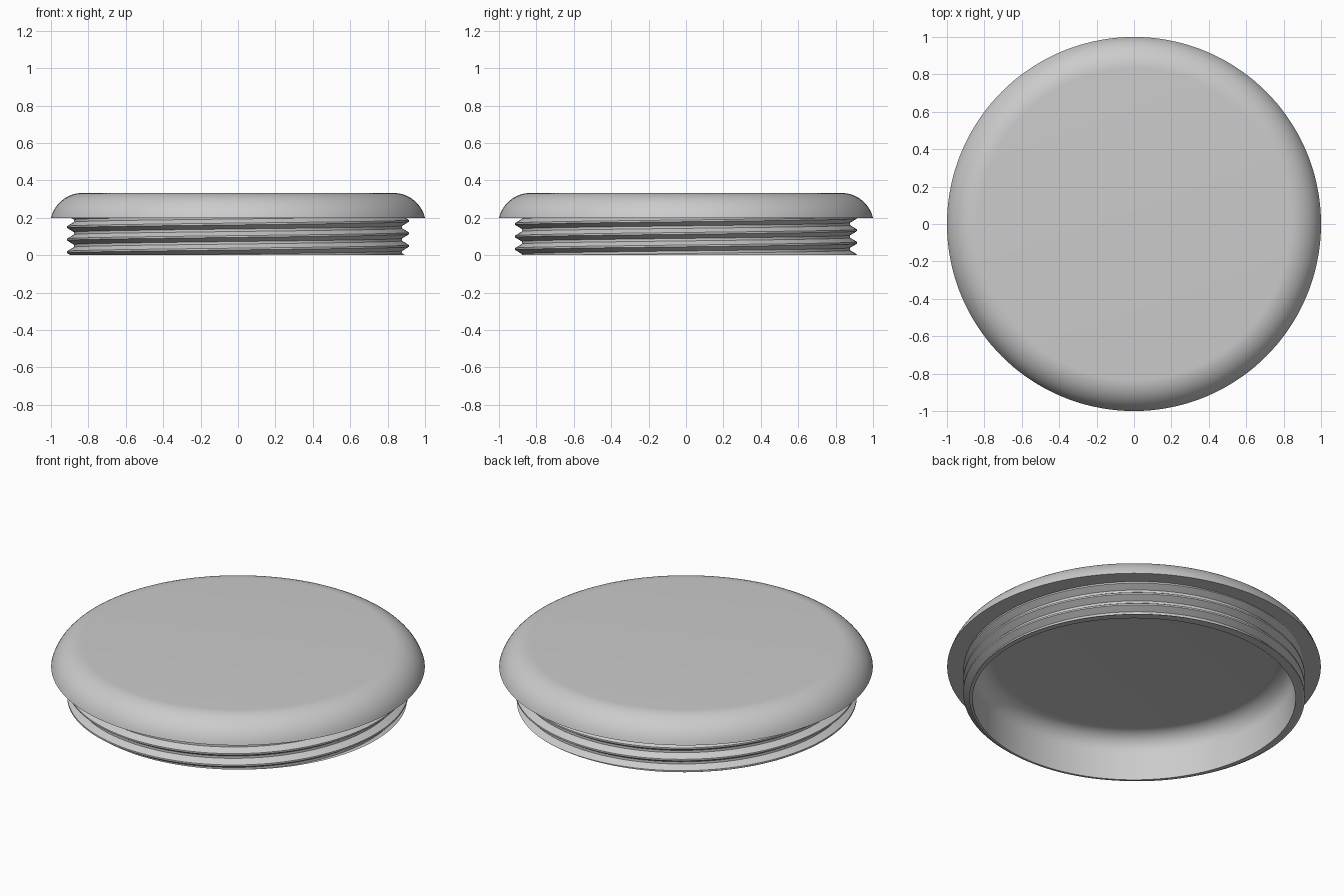
import bpy
import bmesh
import math
from mathutils import Vector

cube = bpy.data.objects.get("Cube")
if cube:
    bpy.data.objects.remove(cube, do_unlink=True)

SEGMENTS = 144
PITCH = 0.067          # height gained per thread turn
CREST_Z = 0.05         # crest height on the +x side
NECK_TOP = 0.2
HEIGHT = 0.333

grey = bpy.data.materials.new("light grey")
grey.use_nodes = True
grey.diffuse_color = (0.6, 0.6, 0.6, 1)
grey.node_tree.nodes["Principled BSDF"].inputs["Base Color"].default_value = (0.6, 0.6, 0.6, 1)


def arc(cx, cz, radius, start, end, steps):
    """Points (r, z) along an arc, angles in degrees."""
    angles = [math.radians(start + (end - start) * i / steps) for i in range(steps + 1)]
    return [(cx + radius * math.cos(a), cz + radius * math.sin(a)) for a in angles]


def finish(bm, name, outward):
    """Weld, orient by the central flat disc, and create the object."""
    bmesh.ops.remove_doubles(bm, verts=bm.verts, dist=0.00005)
    bmesh.ops.recalc_face_normals(bm, faces=bm.faces)
    disc = min(bm.faces, key=lambda f: f.calc_center_median().xy.length)
    if disc.normal.z * outward < 0:
        bmesh.ops.reverse_faces(bm, faces=bm.faces)
    mesh = bpy.data.meshes.new(name)
    bm.to_mesh(mesh)
    bm.free()
    obj = bpy.data.objects.new(name, mesh)
    bpy.context.collection.objects.link(obj)
    mesh.materials.append(grey)
    bpy.ops.object.select_all(action='DESELECT')
    obj.select_set(True)
    bpy.context.view_layer.objects.active = obj
    bpy.ops.object.shade_smooth_by_angle(angle=math.radians(30))


# Cap: flat disc, rounded shoulder and flat underside
profile = [(0, HEIGHT)] + arc(0.83, HEIGHT - 0.175, 0.175, 90, 14, 14)
profile[-1] = (1.0, NECK_TOP)
profile.append((0.87, NECK_TOP))
bm = bmesh.new()
verts = [bm.verts.new((r, 0, z)) for r, z in profile]
edges = [bm.edges.new(pair) for pair in zip(verts, verts[1:])]
bmesh.ops.spin(bm, geom=verts + edges, cent=(0, 0, 0), axis=(0, 0, 1),
               angle=math.tau, steps=SEGMENTS, use_merge=True)
finish(bm, "cap", 1)

# Threaded neck: a helical sheet, one turn wide, that welds to itself
thread = [(-0.07, 0.914), (0.07, 0.914), (0.4, 0.878), (0.6, 0.878)]
rows = [(r, CREST_Z + (turn + phase) * PITCH)
        for turn in range(-3, 5) for phase, r in thread]
bm = bmesh.new()
columns = []
for i in range(SEGMENTS + 1):
    a = math.tau * i / SEGMENTS
    rise = PITCH * i / SEGMENTS
    columns.append([bm.verts.new((r * math.cos(a), r * math.sin(a), z + rise)) for r, z in rows])
for left, right in zip(columns, columns[1:]):
    for j in range(len(rows) - 1):
        bm.faces.new((left[j], right[j], right[j + 1], left[j + 1]))
bmesh.ops.remove_doubles(bm, verts=bm.verts, dist=0.0001)

# Trim the thread flat at the bottom and under the cap
for z, direction in ((0, -1), (NECK_TOP, 1)):
    bmesh.ops.bisect_plane(bm, geom=bm.verts[:] + bm.edges[:] + bm.faces[:], dist=0.00001,
                           plane_co=(0, 0, z), plane_no=(0, 0, direction), clear_outer=True)

# Bottom rim, inner wall, rounded inner corner and ceiling
ring = [e for e in bm.edges if e.is_boundary and all(abs(v.co.z) < 0.0005 for v in e.verts)]
lining = [(0.865, 0)] + arc(0.76, 0.16, 0.105, 0, 90, 10) + [(0, 0.265)]
for r, z in lining:
    result = bmesh.ops.extrude_edge_only(bm, edges=ring)["geom"]
    for v in (g for g in result if isinstance(g, bmesh.types.BMVert)):
        flat = Vector((v.co.x, v.co.y, 0)).normalized() * r
        v.co = (flat.x, flat.y, z)
    ring = [g for g in result if isinstance(g, bmesh.types.BMEdge)]
finish(bm, "threaded_neck", -1)
